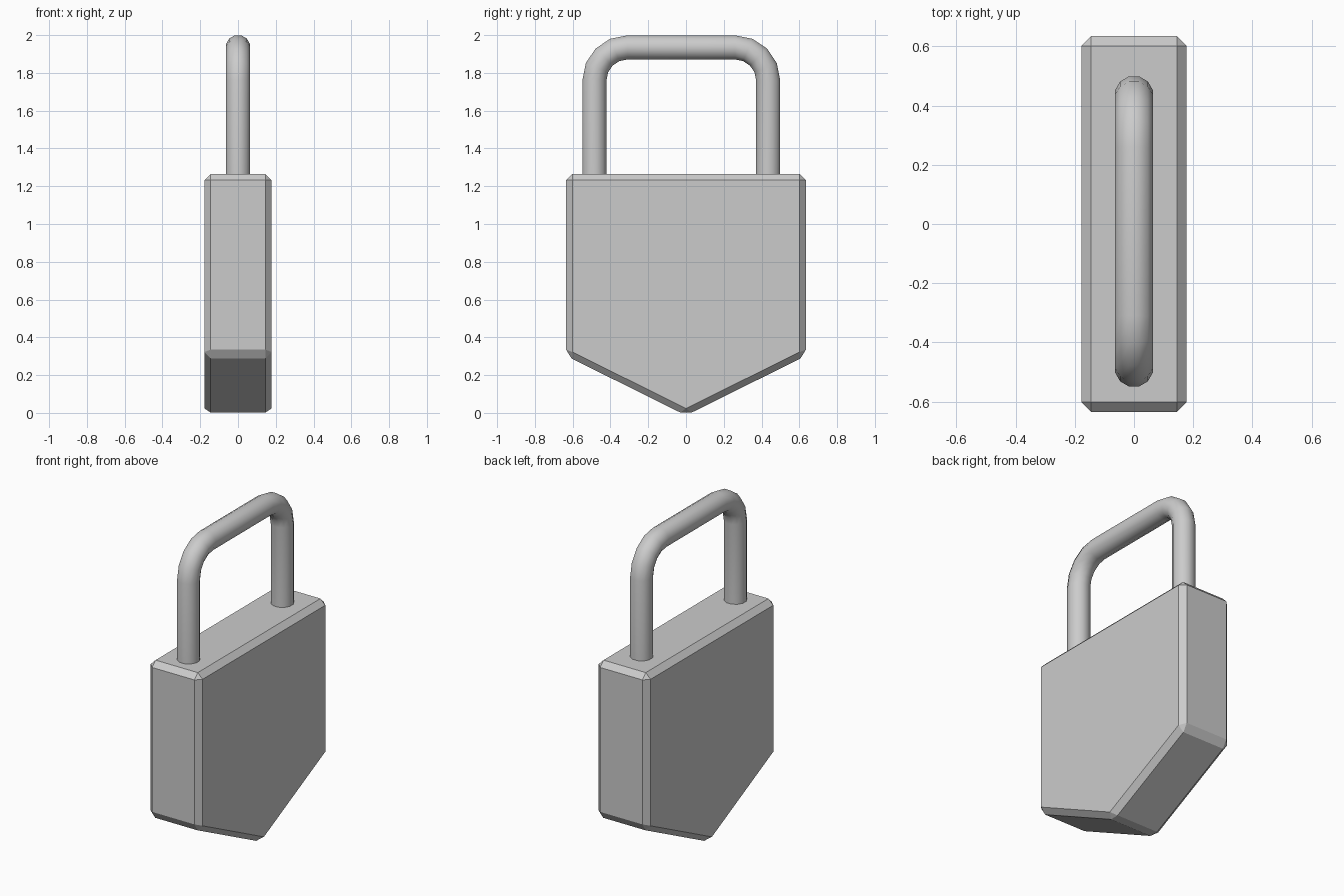
import bpy, bmesh
from math import sin, cos, pi, radians

if "Cube" in bpy.data.objects:
    bpy.data.objects.remove(bpy.data.objects["Cube"])


def make_object(name, bm):
    bmesh.ops.recalc_face_normals(bm, faces=bm.faces)
    mesh = bpy.data.meshes.new(name)
    bm.to_mesh(mesh)
    bm.free()
    obj = bpy.data.objects.new(name, mesh)
    bpy.context.collection.objects.link(obj)
    return obj


# Lock body: pointed pentagon profile extruded along x, all edges chamfered
profile = [(-0.635, 1.265), (-0.635, 0.302), (0, -0.013), (0.635, 0.302), (0.635, 1.265)]
bm = bmesh.new()
face = bm.faces.new([bm.verts.new((-0.178, y, z)) for y, z in profile])
ext = bmesh.ops.extrude_face_region(bm, geom=[face])
for v in ext["geom"]:
    if isinstance(v, bmesh.types.BMVert):
        v.co.x = 0.178
body = make_object("lock_body", bm)
bevel = body.modifiers.new("chamfer", "BEVEL")
bevel.width = 0.033
bevel.segments = 1
bevel.limit_method = "NONE"

# Shackle: round bar swept along a U path with two rounded corners
SIDES, STEPS, R, BEND = 12, 4, 0.066, 0.175
MID, HALF, TOP, FOOT = -0.025, 0.46, 1.935, 1.235
path = [(MID - HALF, FOOT, pi)]
for side, start in ((-1, pi), (1, pi / 2)):
    for i in range(STEPS + 1):
        a = start - i * pi / 2 / STEPS
        path.append((MID + side * (HALF - BEND) + BEND * cos(a), TOP - BEND + BEND * sin(a), a))
path.append((MID + HALF, FOOT, 0))

bm = bmesh.new()
rings = []
for y, z, a in path:
    ring = []
    for k in range(SIDES):
        t = 2 * pi * (k + 0.5) / SIDES
        out = R * cos(t)
        ring.append(bm.verts.new((R * sin(t), y + out * cos(a), z + out * sin(a))))
    rings.append(ring)
for r0, r1 in zip(rings, rings[1:]):
    for k in range(SIDES):
        n = (k + 1) % SIDES
        bm.faces.new((r0[k], r0[n], r1[n], r1[k]))
bm.faces.new(rings[0])
bm.faces.new(rings[-1])
shackle = make_object("shackle", bm)
bpy.context.view_layer.objects.active = shackle
shackle.select_set(True)
bpy.ops.object.shade_smooth_by_angle(angle=radians(40))
